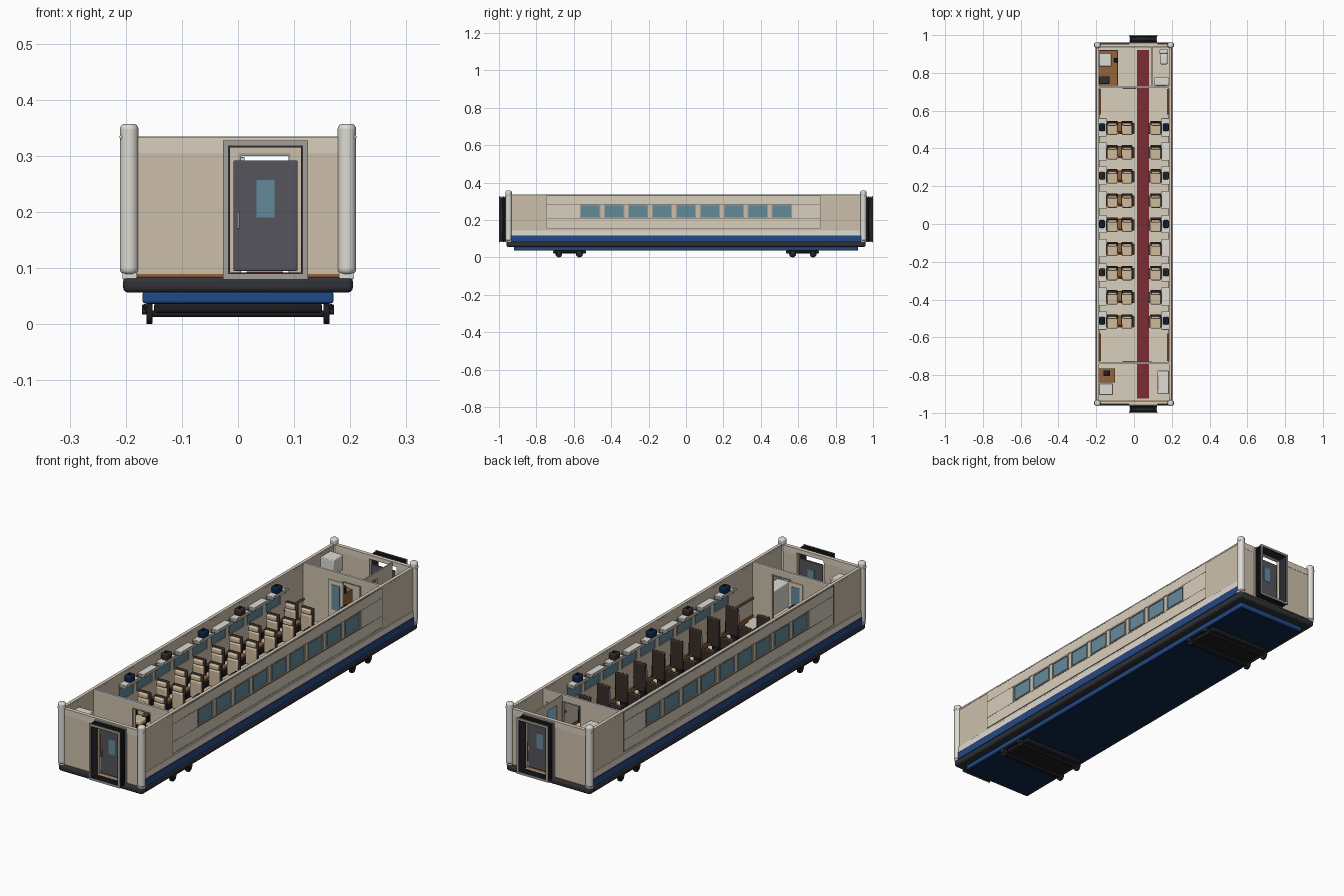
import bpy, bmesh, math
from mathutils import Matrix, Vector

if "Cube" in bpy.data.objects:
    bpy.data.objects.remove(bpy.data.objects["Cube"])


def mat(name, hexcol):
    m = bpy.data.materials.new(name)
    c = [(int(hexcol[i:i + 2], 16) / 255) ** 2.2 for i in (0, 2, 4)]
    m.diffuse_color = (*c, 1)
    m.use_nodes = True
    m.node_tree.nodes["Principled BSDF"].inputs["Base Color"].default_value = m.diffuse_color
    return m


CREAM, BEIGE, PALE = mat("cream", "D8CDBA"), mat("beige", "CCBFAA"), mat("pale", "DCDAD2")
BLUE, NAVY, RED = mat("blue", "264A86"), mat("navy", "16294A"), mat("red", "7A3038")
DARK, BLACK, DOOR = mat("dark", "33353A"), mat("black", "222326"), mat("door_grey", "55565C")
WOOD, GLASS, SHELL = mat("wood", "94633F"), mat("glass", "64899A"), mat("shell", "3A302C")
GREY, LINE, SEAT = mat("frame_grey", "A09F98"), mat("seam", "6E675C"), mat("seat_fabric", "CDB99C")


def finish(name, bm, m, bevel=0, seg=2):
    me = bpy.data.meshes.new(name)
    bm.to_mesh(me)
    bm.free()
    me.materials.append(m)
    ob = bpy.data.objects.new(name, me)
    bpy.context.collection.objects.link(ob)
    if bevel:
        b = ob.modifiers.new("bevel", 'BEVEL')
        b.width, b.segments, b.limit_method = bevel, seg, 'ANGLE'
    bpy.context.view_layer.objects.active = ob
    bpy.ops.object.select_all(action='DESELECT')
    ob.select_set(True)
    bpy.ops.object.shade_smooth_by_angle(angle=math.radians(35))
    return ob


def boxes(name, lst, m, bevel=0, seg=2):
    """Boxes given as (x0, x1, y0, y1, z0, z1)."""
    bm = bmesh.new()
    for x0, x1, y0, y1, z0, z1 in lst:
        c = Matrix.Translation(((x0 + x1) / 2, (y0 + y1) / 2, (z0 + z1) / 2))
        s = Matrix.Diagonal((abs(x1 - x0), abs(y1 - y0), abs(z1 - z0), 1))
        bmesh.ops.create_cube(bm, size=1, matrix=c @ s)
    return finish(name, bm, m, bevel, seg)


def cyls(name, lst, m, axis='Z', bevel=0, n=20, seg=2):
    """Cylinders given as (centre, radius, length)."""
    rot = Matrix.Rotation(math.pi / 2, 4, 'Y') if axis == 'X' else Matrix()
    bm = bmesh.new()
    for c, r, l in lst:
        bmesh.ops.create_cone(bm, cap_ends=True, segments=n, radius1=r, radius2=r, depth=l,
                              matrix=Matrix.Translation(Vector(c)) @ rot)
    return finish(name, bm, m, bevel, seg)


def sides(lst):
    return lst + [(-b[1], -b[0], *b[2:]) for b in lst]


def ends(lst):
    return lst + [(b[0], b[1], -b[3], -b[2], b[4], b[5]) for b in lst]


def frame(x0, x1, y0, y1, z0, z1, t):
    """Rectangular ring facing y."""
    return [(x0, x0 + t, y0, y1, z0, z1), (x1 - t, x1, y0, y1, z0, z1),
            (x0 + t, x1 - t, y0, y1, z1 - t, z1), (x0 + t, x1 - t, y0, y1, z0, z0 + t)]


ROWS = [(i - 4) * 0.128 for i in range(9)]
TOP = 0.333

# underframe, skirt and floor
boxes("chassis", [(-.205, .205, -.96, .96, .056, .085)], DARK, .01, 3)
boxes("belly_skirt", [(-.17, .17, -.92, .92, .037, .058)], BLUE, .004)
boxes("belly_plate", [(-.162, .162, -.91, .91, .0355, .04)], NAVY)
boxes("floor_edge", [(-.199, .199, -.952, .952, .083, .0895)], WOOD)
boxes("floor", [(-.185, .185, -.935, .935, .085, .092)], CREAM)
boxes("aisle_carpet", [(.015, .08, -.925, .92, .091, .094)], RED)

# bogies
boxes("bogie_frames", ends([(-.15, .15, .535, .71, .02, .037)]), BLACK, .005)
wx = [(s, y) for s in (-1, 1) for y in (-.68, -.57, .57, .68)]
cyls("wheels", [((s * .158, y, .0185), .0185, .011) for s, y in wx], BLACK, 'X', .002)
cyls("axles", [((0, y, .0185), .006, .31) for y in (-.68, -.57, .57, .68)], BLACK, 'X', 0, 12)
cyls("axle_boxes", [((s * .167, y, .026), .009, .008) for s, y in wx], DARK, 'X', .001, 14)
boxes("bogie_side_beams", sides(ends([(.163, .168, .555, .695, .026, .036)])), BLACK, .002)

# side walls with window openings
wall = [(.187, .199, -.95, .95, .0895, .213), (.187, .199, -.95, .95, .28, TOP)]
edges = [-.95] + [e for y in ROWS for e in (y - .052, y + .052)] + [.95]
wall += [(.187, .199, edges[i], edges[i + 1], .213, .28) for i in range(0, len(edges), 2)]
boxes("side_walls", sides(wall), BEIGE)
boxes("window_panes", sides([(.191, .195, y - .052, y + .052, .213, .28) for y in ROWS]), GLASS)
rims = []
for y in ROWS:
    for x0, x1 in ((.197, .2015), (.1855, .189)):
        rims += [(x0, x1, y - .054, y - .049, .21, .283), (x0, x1, y + .049, y + .054, .21, .283),
                 (x0, x1, y - .049, y + .049, .278, .283), (x0, x1, y - .049, y + .049, .21, .215)]
boxes("window_rims", sides(rims), GREY)
boxes("side_panels", sides([(.198, .2005, -.742, .717, a, b) for a, b in
                            ((.157, .204), (.286, .327))] +
                           [(.198, .2005, -.742, -.57, .207, .283),
                            (.198, .2005, .57, .717, .207, .283)]), CREAM)
boxes("panel_seams", sides([(.198, .2008, -.745, .72, z, z + .003) for z in (.154, .204, .283, .327)] +
                           [(.198, .2008, y, y + .003, .154, .33) for y in (-.745, .717)]), LINE)
boxes("pale_side_band", sides([(.196, .202, -.945, .94, .117, .145)]), PALE, .001)
boxes("blue_side_band", sides([(.196, .204, -.945, .94, .083, .115)]), BLUE, .001)
boxes("red_side_stripe", sides([(.196, .2035, -.945, .94, .1145, .1175)]), RED)
boxes("skirting_board", sides([(.182, .188, -.73, .72, .091, .103)]), WOOD)
boxes("top_rail", sides([(.185, .2, -.945, .945, .327, .335)]), CREAM, .001)

# end walls with doorways, posts and gangways
boxes("end_walls", ends([(-.19, -.016, -.952, -.937, .0895, .305), (.116, .19, -.952, -.937, .0895, .305)]), BEIGE)
boxes("end_headers", ends([(-.19, -.016, -.953, -.936, .305, TOP), (.116, .19, -.953, -.936, .305, TOP),
                           (-.016, .116, -.953, -.936, .315, TOP)]), CREAM)
boxes("end_doors", ends([(-.008, .106, -.948, -.94, .095, .292)]), DOOR, .002)
boxes("end_door_windows", ends([(.033, .065, -.9495, -.9385, .19, .257)]), GLASS)
boxes("end_door_handles", ends([(-.002, .003, -.953, -.935, .17, .2)]), GREY, .001)
corners = [(a, b) for a in (-1, 1) for b in (-1, 1)]
cyls("corner_posts", [((a * .194, b * .948, .223), .0165, .268) for a, b in corners], PALE, 'Z', .009, 24, 4)
boxes("post_clamps", sides(ends([(.19, .211, -.958, -.938, .329, .338)])), PALE, .003)
boxes("post_feet", sides(ends([(.18, .206, -.957, -.935, .08, .092)])), PALE, .002)
boxes("gangway_flange", ends(frame(-.027, .125, -.962, -.952, .08, .327, .011)), GREY)
rings = []
for i in range(4):
    rings += frame(-.025, .123, -.9685 - i * .0095, -.962 - i * .0095, .081, .326, .011)
boxes("gangway_bellows", ends(rings), BLACK, .0015, 1)
boxes("gangway_liner", ends(frame(-.02, .118, -.9985, -.955, .085, .321, .006)), DARK)
boxes("gangway_lip", ends(frame(-.027, .125, -1, -.9965, .08, .327, .009)), GREY)

# partitions between saloon and vestibules
part, caps, trim = [], [], []
for y in (-.735, .725):
    part += [(-.187, .005, y - .004, y + .004, .09, TOP - .004), (.09, .187, y - .004, y + .004, .09, TOP - .004),
             (.005, .09, y - .004, y + .004, .3, TOP - .004)]
    caps.append((-.187, .187, y - .005, y + .005, TOP - .005, TOP + .001))
    trim += frame(.001, .094, y - .006, y + .006, .09, .305, .004)[:3]
boxes("partitions", part, BEIGE)
boxes("partition_caps", caps, PALE)
boxes("partition_door_trim", trim, GREY)
boxes("sliding_doors", [(-.06, .012, .716, .72, .095, .298), (-.06, .012, -.73, -.726, .095, .298)], CREAM, .001)
boxes("sliding_door_glass", [(-.045, -.005, .7145, .72, .17, .28), (-.045, -.005, -.73, -.7245, .17, .28)], GLASS)

# seats: two on the left, one on the right, facing the front
cush, back, shell, head, arms, legs = [], [], [], [], [], []
for y in ROWS:
    for x in (-.115, -.037, .115):
        cush.append((x - .027, x + .027, y - .042, y + .016, .128, .147))
        back.append((x - .026, x + .026, y + .01, y + .024, .145, .222))
        head.append((x - .023, x + .023, y + .008, y + .024, .224, .246))
        shell.append((x - .029, x + .029, y + .022, y + .034, .125, .25))
        shell.append((x - .028, x + .028, y - .04, y + .025, .12, .13))
        for s in (-1, 1):
            arms.append((x + s * .034 - .005, x + s * .034 + .005, y - .035, y + .024, .168, .176))
            legs.append((x + s * .034 - .003, x + s * .034 + .003, y - .01, y + .022, .122, .17))
        legs.append((x - .014, x + .014, y - .02, y + .018, .09, .122))
    arms.append((-.088, -.064, y - .025, y + .028, .176, .181))
boxes("seat_cushions", cush, SEAT, .005)
boxes("seat_backrests", back, SEAT, .005)
boxes("seat_headrests", head, SEAT, .005)
boxes("seat_shells", shell, SHELL, .004)
boxes("seat_armrests", arms, WOOD, .002, 1)
boxes("seat_legs", legs, BLACK)

# luggage shelves, bags and handrails
boxes("luggage_shelves", sides([(.148, .188, y - .048, y + .048, .285, .29) for y in ROWS]), PALE, .001)
boxes("shelf_lips", sides([(.146, .15, y - .048, y + .048, .285, .296) for y in ROWS]), CREAM)
boxes("shelf_brackets", sides([(.155, .188, y + d - .002, y + d + .002, .272, .286)
                               for y in ROWS for d in (-.042, .042)]), GREY)
for tag, m, rows in (("blue", NAVY, ROWS[0::4] + []), ("brown", SHELL, ROWS[2::4])):
    boxes(tag + "_bags", sides([(.154, .184, y - .02, y + .02, .29, .318) for y in rows]), m, .005)
    boxes(tag + "_bag_handles", sides([(.165, .173, y - .01, y + .01, .317, .322) for y in rows]), BLACK, .001)
boxes("handrails", sides([(.176, .182, a, b, .176, .184) for a, b in ((.58, .715), (-.725, -.58))] +
                         [(.18, .188, y, y + .006, .174, .182) for y in (.6, .69, -.61, -.7)]), WOOD)

# rear vestibule: galley on the left, washroom on the right
boxes("galley_counter", [(-.186, -.085, .732, .92, .09, .17)], WOOD, .002)
boxes("galley_fridge", [(-.184, -.12, .835, .905, .25, .318)], PALE, .003)
boxes("galley_oven", [(-.184, -.13, .742, .782, .17, .21)], DARK, .003)
boxes("galley_kettle", [(-.105, -.085, .855, .88, .17, .2)], BLACK, .003)
boxes("washroom_wall", [(.092, .098, .83, .936, .09, TOP - .004), (.092, .098, .73, .765, .09, TOP - .004),
                        (.092, .098, .765, .83, .3, TOP - .004)], BEIGE)
boxes("toilet", [(.138, .178, .845, .9, .09, .135), (.135, .181, .9, .925, .09, .18)], PALE, .008, 3)
boxes("wash_basin", [(.105, .185, .734, .775, .15, .175)], PALE, .005)
boxes("washroom_mirror", [(.12, .17, .7295, .733, .2, .28)], GLASS)

# front vestibule: service desk and cabinets
boxes("service_desk", [(-.186, -.1, -.84, -.765, .09, .19)], WOOD, .002)
boxes("desk_monitor", [(-.162, -.128, -.805, -.775, .19, .225)], BLACK, .003)
boxes("tall_cabinet", [(-.184, -.112, -.905, -.845, .09, .3)], PALE, .003)
boxes("low_cabinet", [(.125, .184, -.9, -.775, .09, .2)], PALE, .004)
